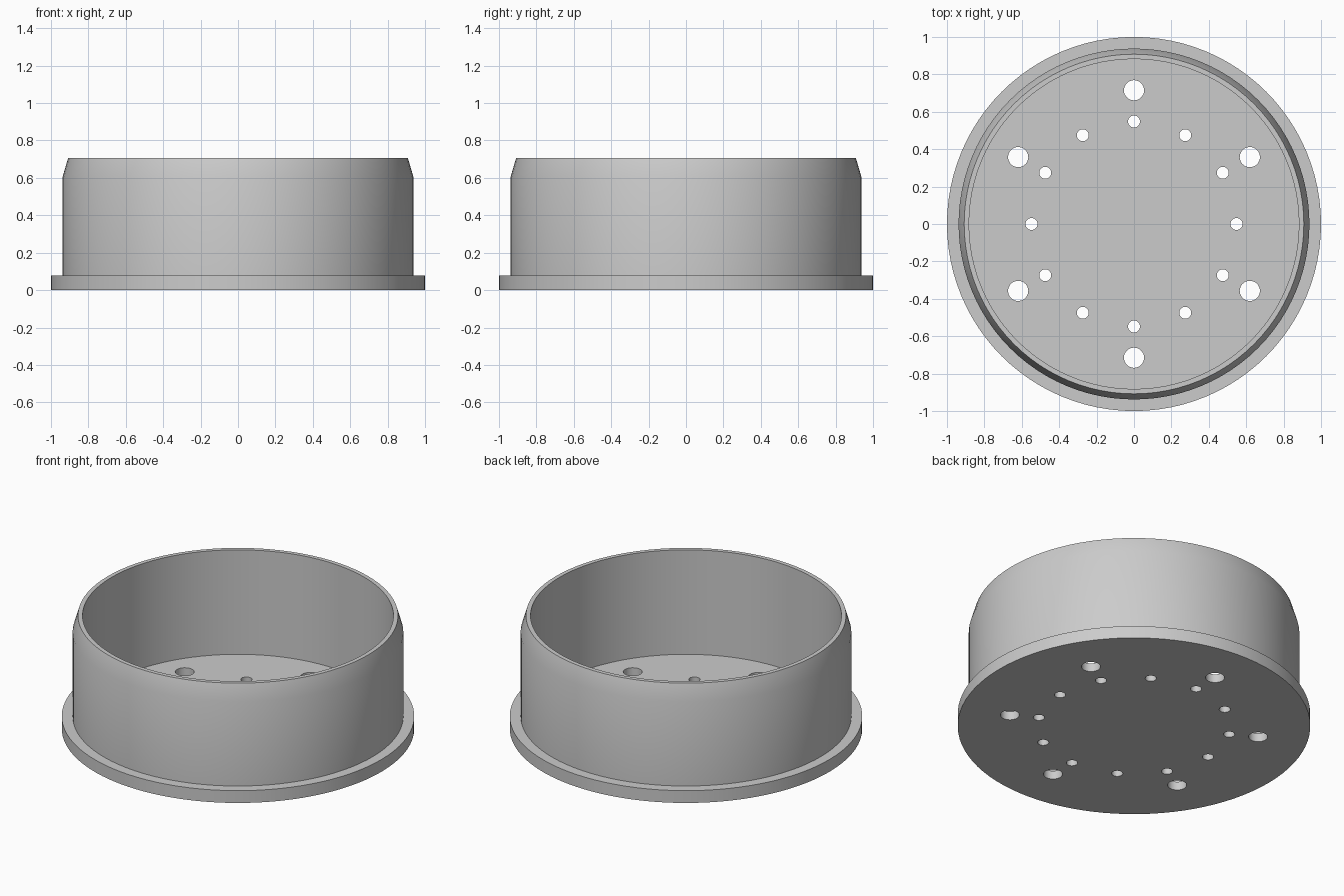
import bpy
import bmesh
from math import sin, cos, pi, radians
from mathutils import Matrix

SEGMENTS = 96
FLOOR = 0.053

if "Cube" in bpy.data.objects:
    bpy.data.objects.remove(bpy.data.objects["Cube"])

grey = bpy.data.materials.new("plain grey")
grey.use_nodes = True
COLOUR = (0.6, 0.6, 0.6, 1)
grey.diffuse_color = COLOUR
grey.node_tree.nodes["Principled BSDF"].inputs["Base Color"].default_value = COLOUR


def add_object(name, bm):
    bmesh.ops.recalc_face_normals(bm, faces=bm.faces)
    mesh = bpy.data.meshes.new(name)
    bm.to_mesh(mesh)
    bm.free()
    mesh.materials.append(grey)
    obj = bpy.data.objects.new(name, mesh)
    bpy.context.collection.objects.link(obj)
    return obj


def lathe(name, profile):
    """Stack rings of (radius, height) and cap both ends."""
    bm = bmesh.new()
    rings = []
    for r, z in profile:
        angles = [2 * pi * i / SEGMENTS for i in range(SEGMENTS)]
        rings.append([bm.verts.new((r * cos(a), r * sin(a), z)) for a in angles])
    for low, high in zip(rings, rings[1:]):
        for i in range(SEGMENTS):
            j = (i + 1) % SEGMENTS
            bm.faces.new((low[i], low[j], high[j], high[i]))
    bm.faces.new(rings[0])
    bm.faces.new(rings[-1])
    return add_object(name, bm)


def add_drills(bm, count, distance, radius):
    """Ring of upright cylinders passing through the floor."""
    for i in range(count):
        a = radians(90) + 2 * pi * i / count
        place = Matrix.Translation((distance * cos(a), distance * sin(a), 0))
        bmesh.ops.create_cone(bm, cap_ends=True, segments=32, radius1=radius,
                              radius2=radius, depth=0.4, matrix=place)


# Flanged cup: base flange, straight wall, tapered lip, hollow interior
cup = lathe("flanged_cup", [
    (1.0, 0), (1.0, 0.077), (0.938, 0.077), (0.938, 0.605),
    (0.908, 0.707), (0.882, 0.707), (0.882, FLOOR)])

# Bolt holes: six large outside, twelve small inside
bm = bmesh.new()
add_drills(bm, 6, 0.715, 0.054)
add_drills(bm, 12, 0.548, 0.032)
drills = add_object("hole_cutter", bm)
drills.hide_render = True

cut = cup.modifiers.new("holes", 'BOOLEAN')
cut.operation = 'DIFFERENCE'
cut.solver = 'EXACT'
cut.object = drills

bpy.ops.object.select_all(action='DESELECT')
cup.select_set(True)
bpy.context.view_layer.objects.active = cup
bpy.ops.object.modifier_apply(modifier=cut.name)
bpy.data.objects.remove(drills)
bpy.ops.object.shade_smooth_by_angle(angle=radians(30))
